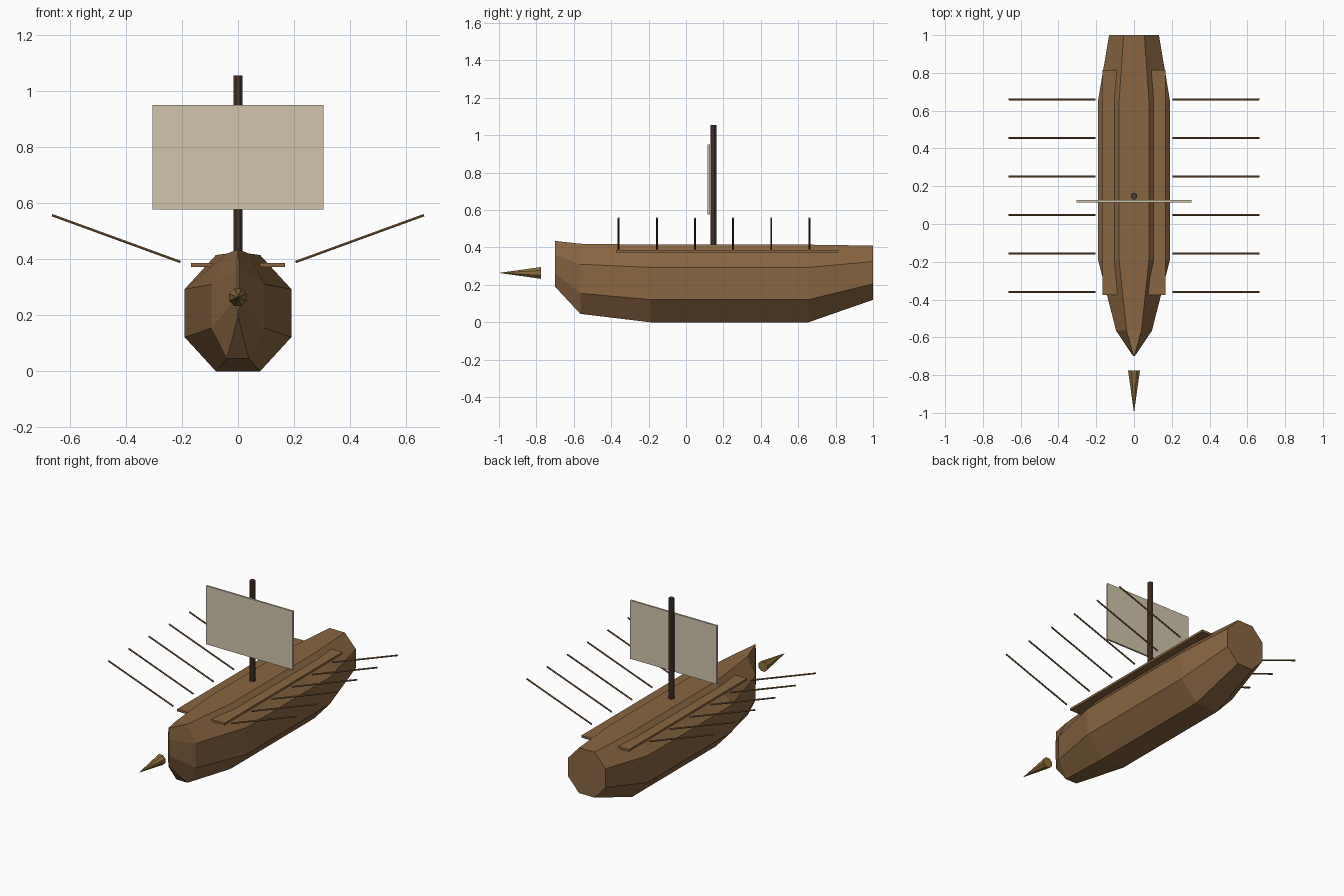
import bpy, bmesh, math
from mathutils import Vector, Matrix

cube = bpy.data.objects.get("Cube")
if cube:
    bpy.data.objects.remove(cube, do_unlink=True)


def material(name, rgb):
    m = bpy.data.materials.new(name)
    m.use_nodes = True
    m.diffuse_color = (*rgb, 1)
    bsdf = next(n for n in m.node_tree.nodes if n.type == 'BSDF_PRINCIPLED')
    bsdf.inputs["Base Color"].default_value = (*rgb, 1)
    return m


wood = material("hull wood", (0.25, 0.132, 0.054))
dark_wood = material("dark mast wood", (0.072, 0.037, 0.024))
canvas = material("sail canvas", (0.64, 0.56, 0.41))
bronze = material("bronze", (0.265, 0.155, 0.045))


def finish(name, bm, mat):
    bmesh.ops.recalc_face_normals(bm, faces=bm.faces[:])
    mesh = bpy.data.meshes.new(name)
    bm.to_mesh(mesh)
    bm.free()
    mesh.materials.append(mat)
    obj = bpy.data.objects.new(name, mesh)
    bpy.context.collection.objects.link(obj)
    return obj


def box(name, low, high, mat):
    low, high = Vector(low), Vector(high)
    bm = bmesh.new()
    bmesh.ops.create_cube(bm, size=1, matrix=Matrix.Translation((low + high) / 2)
                          @ Matrix.Diagonal((*(high - low), 1)))
    return finish(name, bm, mat)


def rod(name, start, end, r1, r2, sides, mat):
    start, end = Vector(start), Vector(end)
    axis = end - start
    turn = axis.to_track_quat('Z', 'Y').to_matrix().to_4x4()
    bm = bmesh.new()
    bmesh.ops.create_cone(bm, cap_ends=True, segments=sides, radius1=r1, radius2=r2,
                          depth=axis.length,
                          matrix=Matrix.Translation((start + end) / 2) @ turn
                          @ Matrix.Rotation(math.pi / sides, 4, 'Z'))
    return finish(name, bm, mat)


# Hull: octagonal sections lofted from bow to stern (y, half width, bottom, top)
sections = [(-0.70, 0.004, 0.19, 0.435), (-0.565, 0.095, 0.045, 0.42),
            (-0.19, 0.19, 0, 0.415), (0.655, 0.19, 0, 0.415), (1.0, 0.132, 0.12, 0.41)]
bm = bmesh.new()
rings = []
for y, half, low, high in sections:
    ring = []
    for i in range(8):
        a = math.pi / 4 * (i + 0.5)
        k = 1 / math.cos(math.pi / 8)
        ring.append(bm.verts.new((half * k * math.cos(a), y,
                                  (low + high) / 2 + (high - low) / 2 * k * math.sin(a))))
    rings.append(ring)
for a, b in zip(rings, rings[1:]):
    for i in range(8):
        j = (i + 1) % 8
        bm.faces.new((a[i], a[j], b[j], b[i]))
bm.faces.new(rings[0])
bm.faces.new(rings[-1])
finish("hull", bm, wood)

# Side walkways and oars
for side, s in (("left", 1), ("right", -1)):
    xs = sorted((0.075 * s, 0.168 * s))
    box(side + "_walkway", (xs[0], -0.375, 0.373), (xs[1], 0.815, 0.387), wood)
    for i in range(6):
        y = -0.36 + 0.204 * i
        rod(f"{side}_oar_{i + 1}", (0.205 * s, y, 0.39), (0.663 * s, y, 0.557),
            0.005, 0.005, 6, wood)

# Mast, sail and ram
rod("mast", (0, 0.147, 0.4), (0, 0.147, 1.055), 0.0175, 0.0175, 8, dark_wood)
box("sail", (-0.305, 0.115, 0.577), (0.305, 0.127, 0.95), canvas)
rod("ram", (0, -0.776, 0.264), (0, -1, 0.264), 0.034, 0, 8, bronze)
